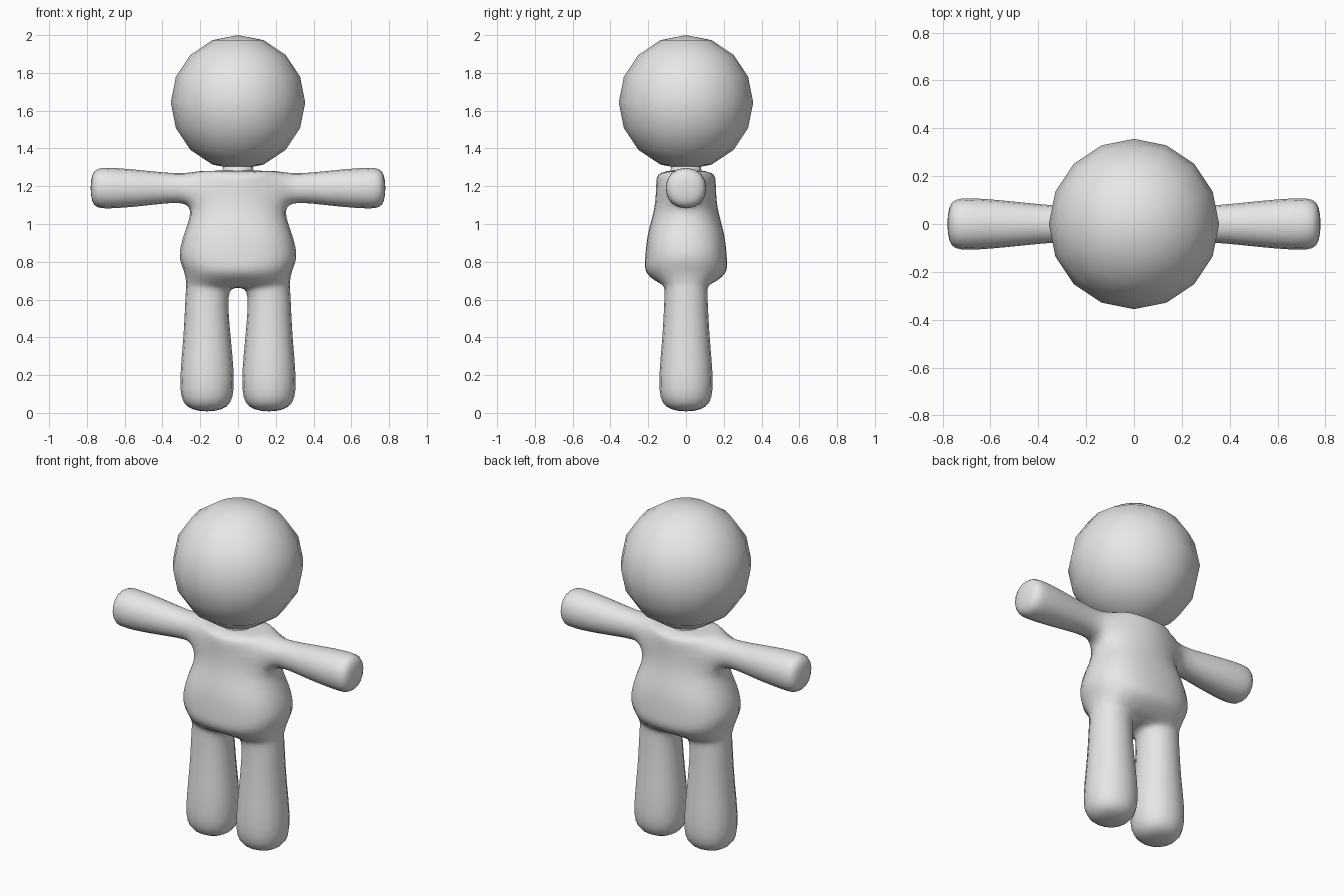
import bpy, bmesh, math
from mathutils import Vector

cube = bpy.data.objects.get("Cube")
if cube:
    bpy.data.objects.remove(cube, do_unlink=True)

grey = bpy.data.materials.new("light_grey")
grey.use_nodes = True
COLOUR = (0.8, 0.8, 0.8, 1)
grey.diffuse_color = COLOUR
for node in grey.node_tree.nodes:
    if node.type == 'BSDF_PRINCIPLED':
        node.inputs["Base Color"].default_value = COLOUR


def finish(bm, name):
    bmesh.ops.recalc_face_normals(bm, faces=bm.faces)
    for f in bm.faces:
        f.smooth = True
    mesh = bpy.data.meshes.new(name)
    bm.to_mesh(mesh)
    bm.free()
    mesh.materials.append(grey)
    obj = bpy.data.objects.new(name, mesh)
    bpy.context.collection.objects.link(obj)
    return obj


def tube(bm, loop, rings):
    """Grow a four-sided limb out of an open loop and close its end."""
    for points in rings:
        new = [bm.verts.new(p) for p in points]
        for i in range(4):
            j = (i + 1) % 4
            bm.faces.new((loop[i], loop[j], new[j], new[i]))
        loop = new
    bm.faces.new(loop)


def limit_point(v):
    """Where subdivision will finally place a cage vertex."""
    n = len(v.link_edges)
    total = v.co * n * n
    for e in v.link_edges:
        total += e.other_vert(v).co * 4
    for f in v.link_faces:
        k = list(f.verts).index(v)
        total += f.verts[(k + 2) % 4].co
    return total / (n * (n + 5))


# Torso rows: corner x, corner y, corner z, centre y, centre z
ROWS = [
    (0.24, 0.095, 0.685, 0.10, 0.67),
    (0.25, 0.125, 0.75, 0.203, 0.735),
    (0.268, 0.13, 0.83, 0.216, 0.82),
    (0.247, 0.12, 0.95, 0.20, 0.95),
    (0.225, 0.09, 1.09, 0.167, 1.09),
    (0.20, 0.09, 1.255, 0.157, 1.22),
    (0.13, 0.07, 1.28, 0.10, 1.28),
]
ARM_ROW = 4
ARM = [(0.32, 0.08), (0.50, 0.095), (0.69, 0.109), (0.768, 0.078)]   # x, radius
LEG = [(0.61, 0.116), (0.38, 0.129), (0.13, 0.143), (0.025, 0.09)]   # z, radius
CORNERS = [(-1, -1), (1, -1), (1, 1), (-1, 1)]
K = 0.715

bm = bmesh.new()
rows = []
for x, y, z, d, zc in ROWS:
    ring = [(0, -d, zc), (x, -y, z), (x, y, z), (0, d, zc), (-x, y, z), (-x, -y, z)]
    rows.append([bm.verts.new(p) for p in ring])
for r, (lo, hi) in enumerate(zip(rows, rows[1:])):
    for i in range(6):
        if r == ARM_ROW and i in (1, 4):
            continue                       # shoulder openings
        j = (i + 1) % 6
        bm.faces.new((lo[i], lo[j], hi[j], hi[i]))
top = rows[-1]
bm.faces.new(top[:4])
bm.faces.new((top[0], top[3], top[4], top[5]))

# Arms and legs on both sides
for side, front, back in ((1, 1, 2), (-1, 5, 4)):
    lo, hi = rows[ARM_ROW], rows[ARM_ROW + 1]
    tube(bm, [lo[front], lo[back], hi[back], hi[front]],
         [[(side * x, a * K * r, 1.19 + b * K * r) for a, b in CORNERS] for x, r in ARM])
    hip = rows[0]
    tube(bm, [hip[0], hip[front], hip[back], hip[3]],
         [[(side * (0.164 + a * K * r), b * K * r, z) for a, b in CORNERS] for z, r in LEG])

# Push the cage outwards until the smooth surface meets the chosen points
targets = [v.co.copy() for v in bm.verts]
for _ in range(12):
    shifts = [t - limit_point(v) for v, t in zip(bm.verts, targets)]
    for v, s in zip(bm.verts, shifts):
        v.co += s
body = finish(bm, "body")
smooth = body.modifiers.new("smooth", 'SUBSURF')
smooth.levels = smooth.render_levels = 2

# Neck
bm = bmesh.new()
bmesh.ops.create_cone(bm, cap_ends=True, segments=16, radius1=0.095, radius2=0.075, depth=0.1)
bmesh.ops.translate(bm, verts=bm.verts, vec=Vector((0, 0, 1.27)))
finish(bm, "neck")

# Head
bm = bmesh.new()
bmesh.ops.create_uvsphere(bm, u_segments=16, v_segments=8, radius=0.356)
bmesh.ops.translate(bm, verts=bm.verts, vec=Vector((0, 0, 1.644)))
finish(bm, "head")
